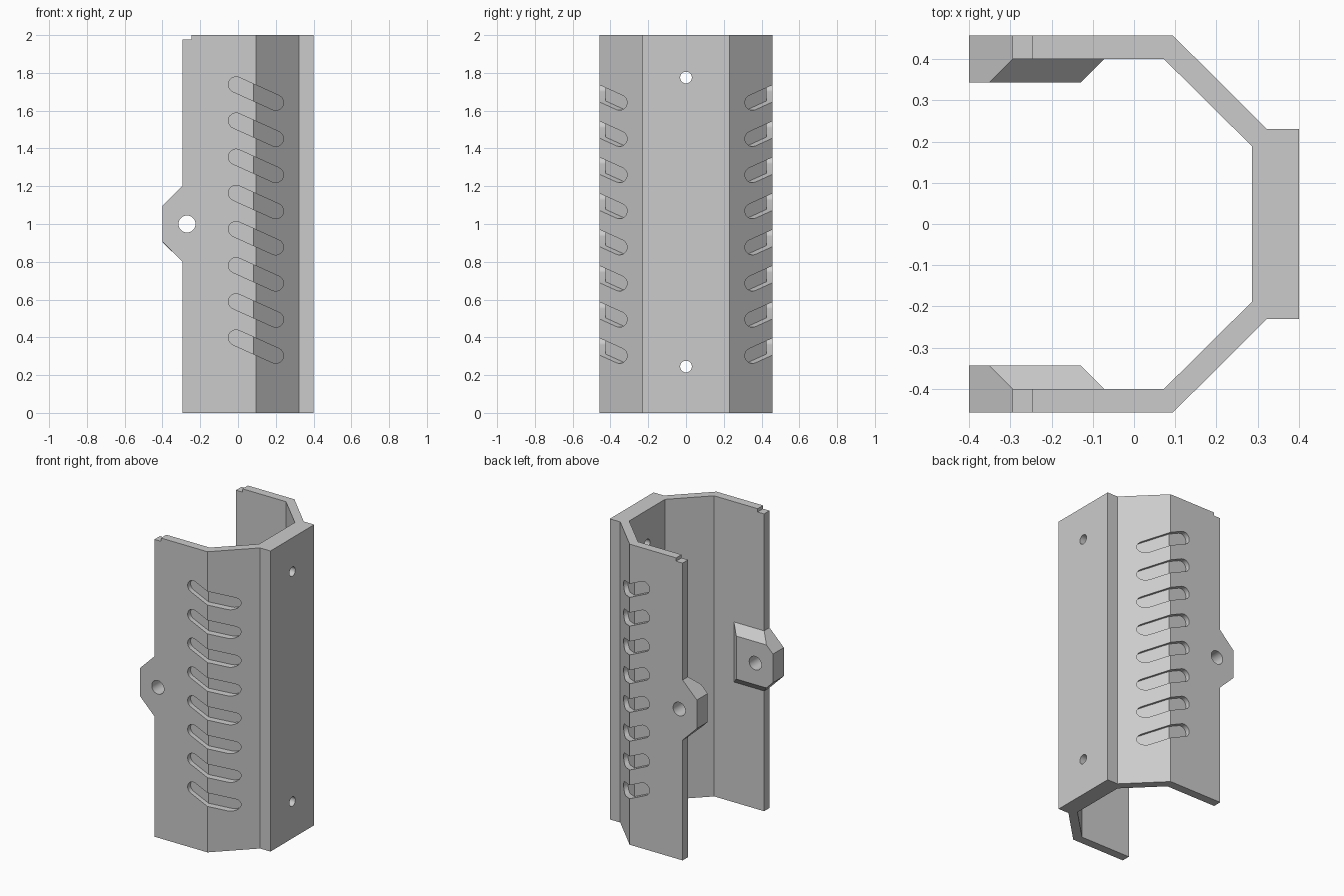
import bpy, bmesh, math
from mathutils import Matrix, Vector

if "Cube" in bpy.data.objects:
    bpy.data.objects.remove(bpy.data.objects["Cube"])

grey = bpy.data.materials.new("plain grey")
grey.use_nodes = True
colour = (0.6, 0.6, 0.6, 1)
grey.diffuse_color = colour
grey.node_tree.nodes["Principled BSDF"].inputs["Base Color"].default_value = colour

WALL, PAD, FACE = 0.40, 0.343, 0.457      # inner wall, pad face and outer face in y
EDGE, BEND = -0.295, 0.095                # free edge and outer bend in x


def make_object(name, bm):
    bmesh.ops.recalc_face_normals(bm, faces=bm.faces)
    mesh = bpy.data.meshes.new(name)
    bm.to_mesh(mesh)
    bm.free()
    mesh.materials.append(grey)
    obj = bpy.data.objects.new(name, mesh)
    bpy.context.collection.objects.link(obj)
    return obj


def extrude(bm, points, offset):
    face = bm.faces.new([bm.verts.new(p) for p in points])
    result = bmesh.ops.extrude_face_region(bm, geom=[face])
    verts = [g for g in result["geom"] if isinstance(g, bmesh.types.BMVert)]
    bmesh.ops.translate(bm, verts=verts, vec=offset)
    return verts


def combine(target, other, operation):
    mod = target.modifiers.new(operation.lower(), "BOOLEAN")
    mod.object, mod.operation, mod.solver = other, operation, "EXACT"
    bpy.context.view_layer.objects.active = target
    bpy.ops.object.modifier_apply(modifier=mod.name)
    bpy.data.objects.remove(other)


# Folded shell, from a mirrored cross-section
outer = [(EDGE, FACE), (BEND, FACE), (0.323, 0.23), (0.4, 0.23)]
inner = [(0.287, 0.188), (0.073, WALL), (EDGE, WALL)]


def mirrored(points):
    return [(x, -y) for x, y in reversed(points)]


section = outer + mirrored(outer) + mirrored(inner) + inner
bm = bmesh.new()
extrude(bm, [(x, y, 0) for x, y in section], (0, 0, 2))
shell = make_object("housing_shell", bm)

# Mounting ears with bevelled inner pads
top = [(-0.4, 0.095), (EDGE, 0.2), (-0.073, 0.2)]
pad = [(-0.4, 0.095), (-0.352, 0.143), (-0.13, 0.143)]
for side in (-1, 1):
    bm = bmesh.new()
    for outline, y in ((top, FACE), (top, WALL), (pad, PAD)):
        for x, h in outline:
            for sign in (-1, 1):
                bm.verts.new((x, side * y, 1 + sign * h))
    bmesh.ops.convex_hull(bm, input=bm.verts)
    bmesh.ops.dissolve_limit(bm, angle_limit=0.01, verts=bm.verts, edges=bm.edges)
    combine(shell, make_object("mounting_ear", bm), "UNION")

# Blind slanted grooves that follow the bend
floor, fold = FACE - 0.031, BEND - 0.013
start, end, radius = Vector((-0.01, 1.738)), Vector((0.2, 1.643)), 0.041
tilt = math.atan2(end.y - start.y, end.x - start.x)
bm = bmesh.new()
for side in (-1, 1):
    for i in range(8):
        points = []
        for centre, turn in ((start, math.pi / 2), (end, -math.pi / 2)):
            for k in range(13):
                a = tilt + turn + math.pi * k / 12
                points.append((centre.x + radius * math.cos(a), side * 0.6,
                               centre.y + radius * math.sin(a) - i * 0.1914))
        extrude(bm, points, (0, side * (floor - 0.6), 0))
bmesh.ops.bisect_plane(bm, geom=bm.verts[:] + bm.edges[:] + bm.faces[:],
                       plane_co=(fold, 0, 0), plane_no=(1, 0, 0))
for v in bm.verts:
    if abs(v.co.y) < 0.5 and v.co.x > fold:
        v.co.y = math.copysign(floor - (v.co.x - fold), v.co.y)
combine(shell, make_object("groove_cutter", bm), "DIFFERENCE")

# Pivot hole through both ears, and screw holes in the flat side
bm = bmesh.new()
holes = [((-0.27, 0, 1), "X", 0.045, 1.2),
         ((0.35, 0, 0.245), "Y", 0.031, 0.4),
         ((0.35, 0, 1.775), "Y", 0.031, 0.4)]
for centre, axis, r, depth in holes:
    bmesh.ops.create_cone(bm, cap_ends=True, segments=32, radius1=r, radius2=r, depth=depth,
                          matrix=Matrix.Translation(centre) @ Matrix.Rotation(math.pi / 2, 4, axis))
combine(shell, make_object("hole_cutter", bm), "DIFFERENCE")

# Shallow notches in the top free corners
bm = bmesh.new()
extrude(bm, [(-0.5, -1, 1.978), (-0.247, -1, 1.978), (-0.247, -1, 2.1), (-0.5, -1, 2.1)], (0, 2, 0))
combine(shell, make_object("notch_cutter", bm), "DIFFERENCE")

# Smooth the round walls, keep folds sharp
bpy.ops.object.select_all(action="DESELECT")
shell.select_set(True)
bpy.context.view_layer.objects.active = shell
bpy.ops.object.shade_smooth_by_angle(angle=math.radians(25))
